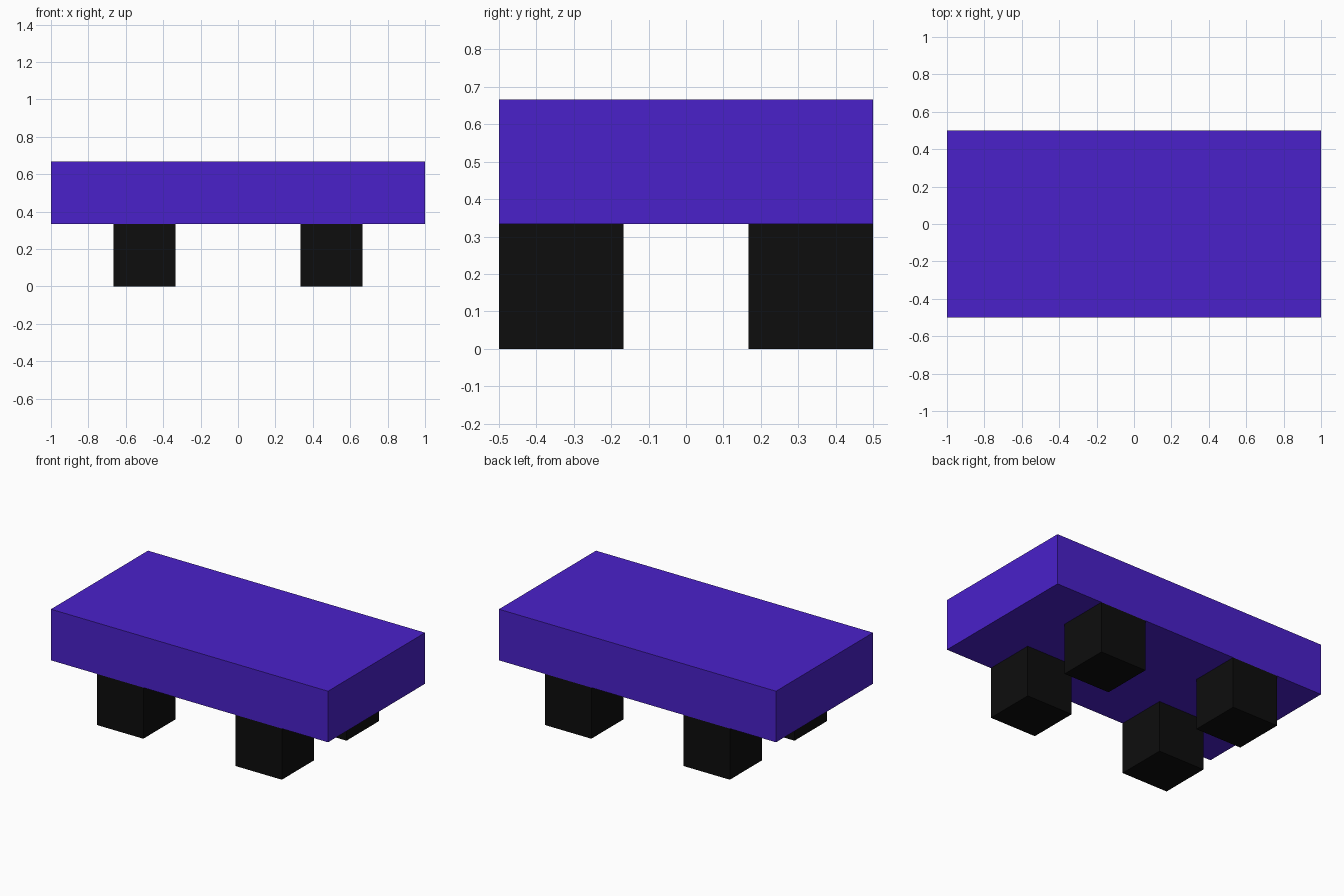
import bpy

if "Cube" in bpy.data.objects:
    bpy.data.objects.remove(bpy.data.objects["Cube"])

T = 1 / 3  # thickness of the body and edge of each wheel block


def material(name, color):
    mat = bpy.data.materials.new(name)
    mat.diffuse_color = (*color, 1)
    mat.use_nodes = True
    mat.node_tree.nodes["Principled BSDF"].inputs["Base Color"].default_value = mat.diffuse_color
    return mat


def box(name, center, size, mat):
    bpy.ops.mesh.primitive_cube_add(size=1, location=center)
    obj = bpy.context.object
    obj.name = name
    obj.scale = size
    bpy.ops.object.transform_apply(location=False, rotation=False, scale=True)
    obj.data.materials.append(mat)
    return obj


violet = material("violet", (0.068, 0.015, 0.59))
black = material("black", (0.004, 0.004, 0.004))

# Slab body
box("body", (0, 0, 1.5 * T), (2, 1, T), violet)

# Four cube wheels, flush with the long sides of the body
for x, side in ((-0.5, "left"), (0.5, "right")):
    for y, end in ((-T, "front"), (T, "back")):
        box(f"{end}_{side}_wheel", (x, y, T / 2), (T, T, T), black)
